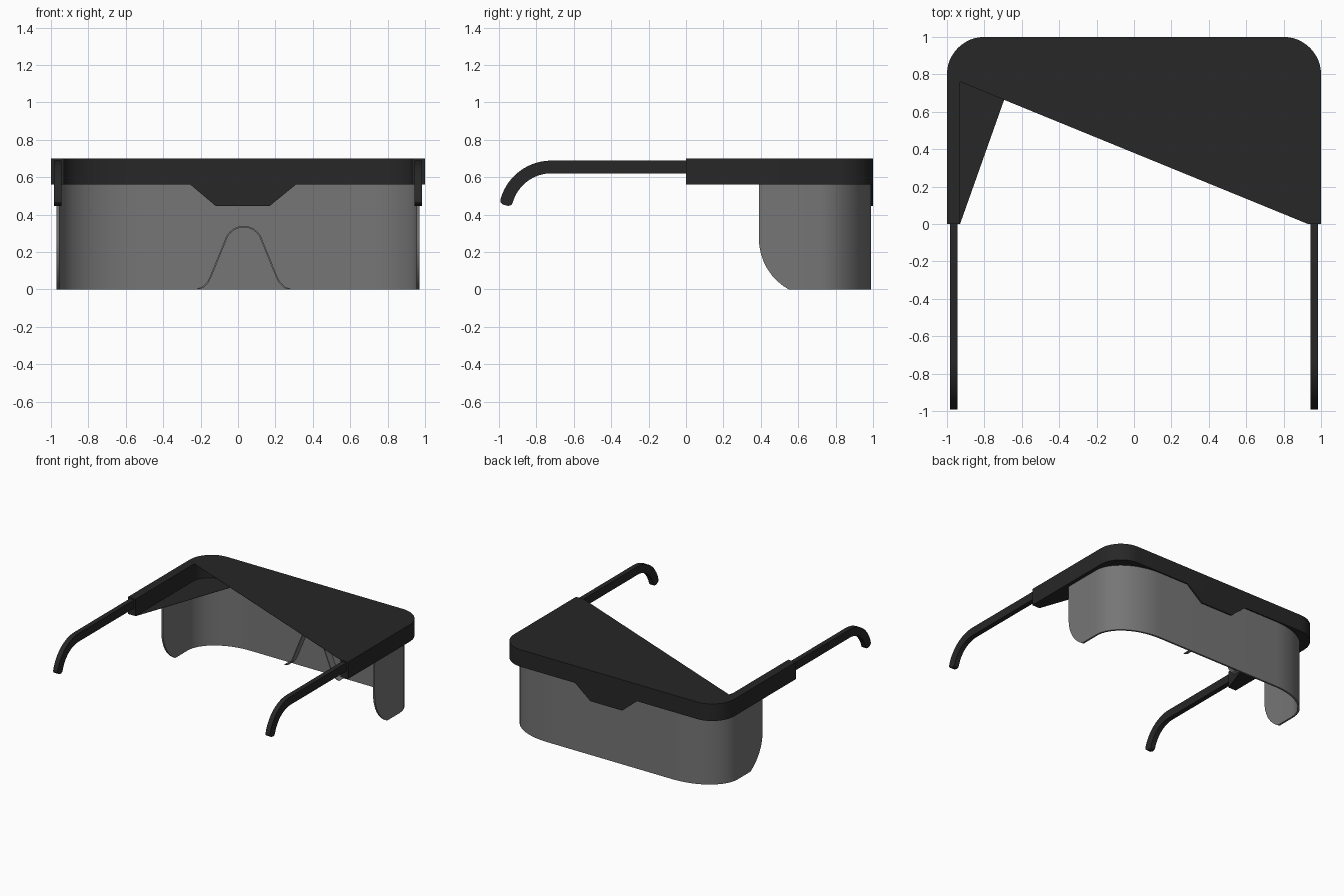
import bpy, bmesh
from math import sin, cos, pi, sqrt, radians

if "Cube" in bpy.data.objects:
    bpy.data.objects.remove(bpy.data.objects["Cube"])


def material(name, v):
    m = bpy.data.materials.new(name)
    m.diffuse_color = (v, v, v, 1)
    m.use_nodes = True
    m.node_tree.nodes["Principled BSDF"].inputs["Base Color"].default_value = m.diffuse_color
    return m


DARK = material("dark_plastic", 0.02)
TINT = material("tinted_lens", 0.18)


def finish(name, bm, mat, smooth=True, fix=True):
    if fix:
        bmesh.ops.recalc_face_normals(bm, faces=bm.faces)
    me = bpy.data.meshes.new(name)
    bm.to_mesh(me)
    bm.free()
    ob = bpy.data.objects.new(name, me)
    bpy.context.collection.objects.link(ob)
    me.materials.append(mat)
    if smooth:
        bpy.ops.object.select_all(action='DESELECT')
        ob.select_set(True)
        bpy.context.view_layer.objects.active = ob
        bpy.ops.object.shade_smooth_by_angle(angle=radians(30))
    return ob


def corner(cx, cy, a, b, n=12):
    """Quarter ellipse from the side (+x) round to the far edge (+y)."""
    return [(cx + a * cos(pi / 2 * i / n), cy + b * sin(pi / 2 * i / n)) for i in range(n + 1)]


def u_path(half):
    """Mirror a half path to a full U running from -x to +x."""
    return [(-x, y) for x, y in half] + half[::-1]


def loft(bm, rings, closed=True):
    """Skin a list of equal-length closed sections and cap the ends."""
    vs = [[bm.verts.new(p) for p in r] for r in rings]
    for a, b in zip(vs, vs[1:]):
        for i in range(len(a)):
            j = (i + 1) % len(a)
            bm.faces.new((a[i], a[j], b[j], b[i]))
    bm.faces.new(vs[0][::-1])
    bm.faces.new(vs[-1])


# Brow frame: U-shaped band with rounded corners
Z0, Z1 = 0.56, 0.70
outer = u_path([(1, 0)] + corner(0.8, 0.8, 0.2, 0.2))
inner_half = [(0.93, 0)] + corner(0.6, 0.76, 0.33, 0.17)
inner = u_path(inner_half)
bm = bmesh.new()
loft(bm, [[(*o, Z0), (*o, Z1), (*i, Z1), (*i, Z0)] for o, i in zip(outer, inner)])
finish("brow_frame", bm, DARK)


def plate(name, pts, z, t):
    bm = bmesh.new()
    loft(bm, [[(x, y, z) for x, y in pts], [(x, y, z + t) for x, y in pts]])
    return finish(name, bm, DARK, smooth=False)


# Slanted top cover and small webs under the corners
plate("top_cover", inner[1:], Z1 - 0.002, 0.002)
for side, s in (("left", -1), ("right", 1)):
    plate(side + "_corner_web", [(s * x, y) for x, y in inner_half], Z0, 0.002)

# Tab in the middle of the brow
bm = bmesh.new()
tab = [(-0.26, 0.565), (-0.12, 0.447), (0.17, 0.447), (0.315, 0.565)]
loft(bm, [[(x, y, z) for x, z in tab] for y in (0.93, 1.0)])
finish("brow_tab", bm, DARK, smooth=False)

# Wrap-around lens: thin wall with rounded lower rear corners
side_y = [0.39, 0.392, 0.40, 0.415, 0.435, 0.46, 0.49, 0.52, 0.55]
lens_out = u_path([(0.97, y) for y in side_y] + corner(0.57, 0.71, 0.4, 0.28, 16))
lens_in = u_path([(0.955, y) for y in side_y] + corner(0.57, 0.71, 0.385, 0.265, 16))


def lens_bottom(y):
    if y >= 0.55:
        return 0.0
    return max(0.0, 0.27 - sqrt(max(0, 0.308 ** 2 - (0.698 - y) ** 2)))


bm = bmesh.new()
loft(bm, [[(*o, lens_bottom(o[1])), (*o, 0.6), (*i, 0.6), (*i, lens_bottom(o[1]))]
          for o, i in zip(lens_out, lens_in)])
finish("lens", bm, TINT)

# Nose bridge: thin arch standing off the inside of the lens
half = [(0.25, 0.004), (0.22, 0.015), (0.195, 0.04), (0.18, 0.07)]
half += [(0.105 * cos(a), 0.235 + 0.105 * sin(a)) for a in [radians(15 * k) for k in range(1, 7)]]
arch = [(-x, z) for x, z in half] + half[-2::-1]
bm = bmesh.new()
rings = []
for k, (x, z) in enumerate(arch):
    a, b = arch[max(k - 1, 0)], arch[min(k + 1, len(arch) - 1)]
    dx, dz = b[0] - a[0], b[1] - a[1]
    d = sqrt(dx * dx + dz * dz)
    nx, nz = dz / d * 0.008, -dx / d * 0.008
    rings.append([(0.03 + x, 0.915, z), (0.03 + x, 0.98, z),
                  (0.03 + x + nx, 0.98, max(0, z + nz)), (0.03 + x + nx, 0.915, max(0, z + nz))])
loft(bm, rings)
finish("nose_bridge", bm, TINT)

# Temple arms: straight bar, hooked down behind the ear with a rounded tip
R, H = 0.248, 0.034
path = [(0.02, 0.655, 0, H)]
for k in range(15):
    a = radians(75) * k / 14
    path.append((-0.72 - R * sin(a), 0.655 - R + R * cos(a), a, H))
ty, tz, ta, _ = path[-1]
for k in (30, 55, 75, 88):
    s = 0.022 * sin(radians(k))
    path.append((ty - s * cos(ta), tz - s * sin(ta), ta, H * cos(radians(k)) ** 0.7))
for side, s in (("left", -1), ("right", 1)):
    bm = bmesh.new()
    rings = []
    for y, z, a, h in path:
        ny, nz = -sin(a) * h, cos(a) * h
        rings.append([(s * 0.945, y + ny, z + nz), (s * 0.985, y + ny, z + nz),
                      (s * 0.985, y - ny, z - nz), (s * 0.945, y - ny, z - nz)])
    loft(bm, rings)
    finish(side + "_temple_arm", bm, DARK)
